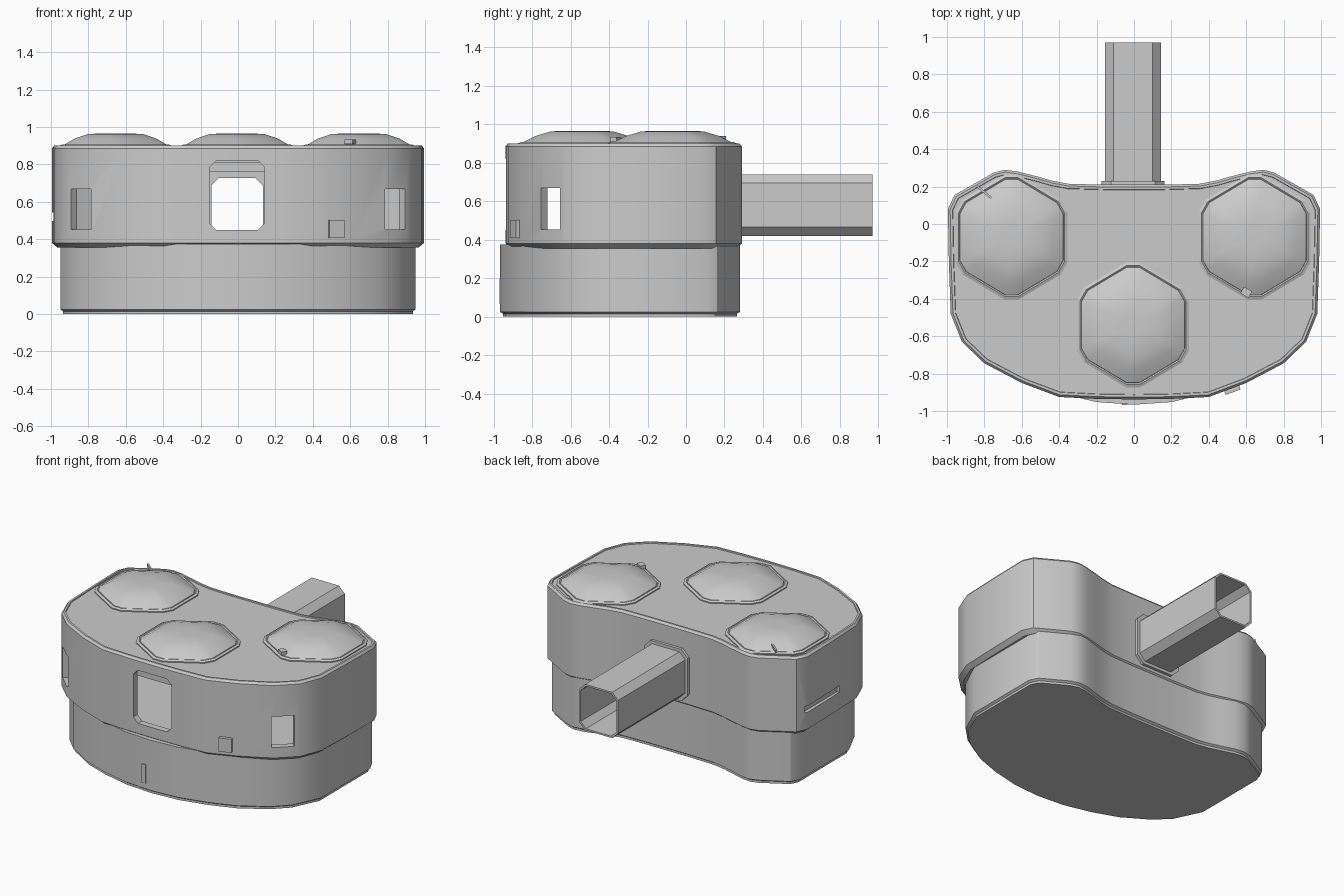
import bpy, bmesh, math
from mathutils import Vector, Matrix

if "Cube" in bpy.data.objects:
    bpy.data.objects.remove(bpy.data.objects["Cube"])

def loft(name, rings, cap=True, loop=False, smooth=30):
    """Skin a list of equal-length 3D rings into one object."""
    bm = bmesh.new()
    vs = [[bm.verts.new(p) for p in r] for r in rings]
    n = len(vs[0])
    pairs = list(zip(vs, vs[1:])) + ([(vs[-1], vs[0])] if loop else [])
    for a, b in pairs:
        for i in range(n):
            j = (i + 1) % n
            bm.faces.new((a[i], a[j], b[j], b[i]))
    if cap and not loop:
        bm.faces.new(vs[0][::-1])
        bm.faces.new(vs[-1])
    bmesh.ops.recalc_face_normals(bm, faces=bm.faces)
    me = bpy.data.meshes.new(name)
    bm.to_mesh(me)
    bm.free()
    ob = bpy.data.objects.new(name, me)
    bpy.context.collection.objects.link(ob)
    if smooth:
        bpy.ops.object.select_all(action='DESELECT')
        ob.select_set(True)
        bpy.context.view_layer.objects.active = ob
        bpy.ops.object.shade_smooth_by_angle(angle=math.radians(smooth))
    return ob

def mirrored(half):
    """Mirror a right-hand outline (back to front) into a full loop."""
    return half + [(-x, y) for x, y in reversed(half) if x > 0.001]

def inset(pts, d):
    """Move a clockwise outline inward by d."""
    out, n = [], len(pts)
    for i in range(n):
        p, a, b = (Vector(pts[k % n]) for k in (i, i - 1, i + 1))
        e, f = (p - a).normalized(), (b - p).normalized()
        n1, n2 = Vector((e.y, -e.x)), Vector((f.y, -f.x))
        m = (n1 + n2).normalized()
        out.append(tuple(p + m * d / max(m.dot(n1), 0.5)))
    return out

def at_z(pts, z):
    return [(x, y, z) for x, y in pts]

def octagon(hx, z0, z1, c, y, cx=-0.005):
    pts = [(-hx + c, z0), (hx - c, z0), (hx, z0 + c), (hx, z1 - c),
           (hx - c, z1), (-hx + c, z1), (-hx, z1 - c), (-hx, z0 + c)]
    return [(cx + x, y, z) for x, z in pts]

def box(name, loc, size, rot=0):
    m = Matrix.Translation(loc) @ Matrix.Rotation(rot, 4, 'Z')
    q = [(-.5, -.5), (.5, -.5), (.5, .5), (-.5, .5)]
    return loft(name, [[m @ Vector((x * size[0], y * size[1], z * size[2]))
                        for x, y in q] for z in (-.5, .5)], smooth=0)

def cut(target, cutter):
    cutter.hide_render = True
    cutter.hide_viewport = True
    mod = target.modifiers.new(cutter.name, 'BOOLEAN')
    mod.operation = 'DIFFERENCE'
    mod.solver = 'EXACT'
    mod.object = cutter

# bean-shaped outlines
upper = mirrored([(0, .21), (.16, .21), (.35, .215), (.44, .232), (.52, .255),
                  (.62, .28), (.69, .29), (.75, .275), (.96, .155), (.995, .08),
                  (.99, -.2), (.98, -.48), (.92, -.63), (.8, -.745),
                  (.6, -.85), (.4, -.925), (.2, -.935), (0, -.938)])
lower = mirrored([(0, .2), (.16, .2), (.35, .205), (.44, .222), (.52, .245),
                  (.61, .272), (.68, .28), (.74, .262), (.92, .16), (.95, .1),
                  (.95, -.2), (.95, -.44), (.86, -.63), (.76, -.73),
                  (.58, -.84), (.4, -.905), (.2, -.952), (0, -.966)])

# lower storey with a recessed foot
loft("lower_storey", [at_z(inset(lower, .015), 0), at_z(inset(lower, .015), .015),
                      at_z(lower, .025), at_z(lower, .375)])

# hollow upper storey with chamfered underside and roof edge
body = loft("upper_storey", [at_z(inset(upper, .03), .355), at_z(upper, .38),
                             at_z(upper, .885), at_z(inset(upper, .012), .9),
                             at_z(inset(upper, .025), .9), at_z(inset(upper, .027), .893)])
inner = inset(upper, .045)
cut(body, loft("room_cutter", [at_z(inner, .445), at_z(inner, .86)]))

# front doorway, rear passage, corner windows, side slot
cut(body, loft("door_cutter", [octagon(.147, .45, .82, .035, y) for y in (-1.1, -.8)], smooth=0))
cut(body, loft("passage_cutter", [octagon(.138, .432, .728, .04, y) for y in (.1, .3)], smooth=0))
for s, side in ((1, "right"), (-1, "left")):
    cut(body, box(side + "_window_cutter", (s * .84, -.705, .56), (.145, .2, .215), s * math.radians(44)))
cut(body, box("slot_cutter", (-1, -.09, .52), (.06, .38, .045)))

# door lintel behind the doorway
box("door_lintel", (-.005, -.87, .785), (.3, .05, .05))

# rear corridor tube and its collar
def sleeve(name, hx, z0, z1, c, t, y0, y1):
    o = lambda y: octagon(hx, z0, z1, c, y)
    i = lambda y: octagon(hx - t, z0 + t, z1 - t, c - t * .4, y)
    loft(name, [o(y0), o(y1), i(y1), i(y0)], loop=True, smooth=0)

sleeve("corridor_tube", .15, .42, .74, .045, .012, .19, .97)
sleeve("corridor_collar", .168, .4, .76, .05, .03, .195, .23)

# roof domes: hexagons with clipped corners
def dome_ring(cx, cy, r, z):
    pts = []
    for k in range(6):
        a = math.radians(90 - 60 * k)
        for d in (.11, -.11):
            pts.append((cx + r * .955 * math.cos(a + d), cy + r * math.sin(a + d) * .985, z))
    return pts

for name, cx, cy in (("left", -.655, -.07), ("right", .645, -.07), ("front", -.005, -.54)):
    loft(name + "_dome_rim", [dome_ring(cx, cy, r, z) for r, z in
                              ((.342, .885), (.342, .9), (.325, .907), (.315, .9))], smooth=0)
    loft(name + "_dome", [dome_ring(cx, cy, r, z) for r, z in
                          ((.322, .89), (.315, .905), (.25, .938), (.165, .963), (.06, .966))], smooth=35)

# small fittings
box("front_vent", (.525, -.885, .455), (.085, .03, .095), math.radians(20))
box("lower_hatch", (-.05, -.963, .13), (.03, .012, .13))
box("right_dome_sensor", (.6, -.365, .922), (.05, .04, .025), math.radians(-30))
box("left_dome_antenna", (-.8, .17, .928), (.1, .012, .02), math.radians(-40))
